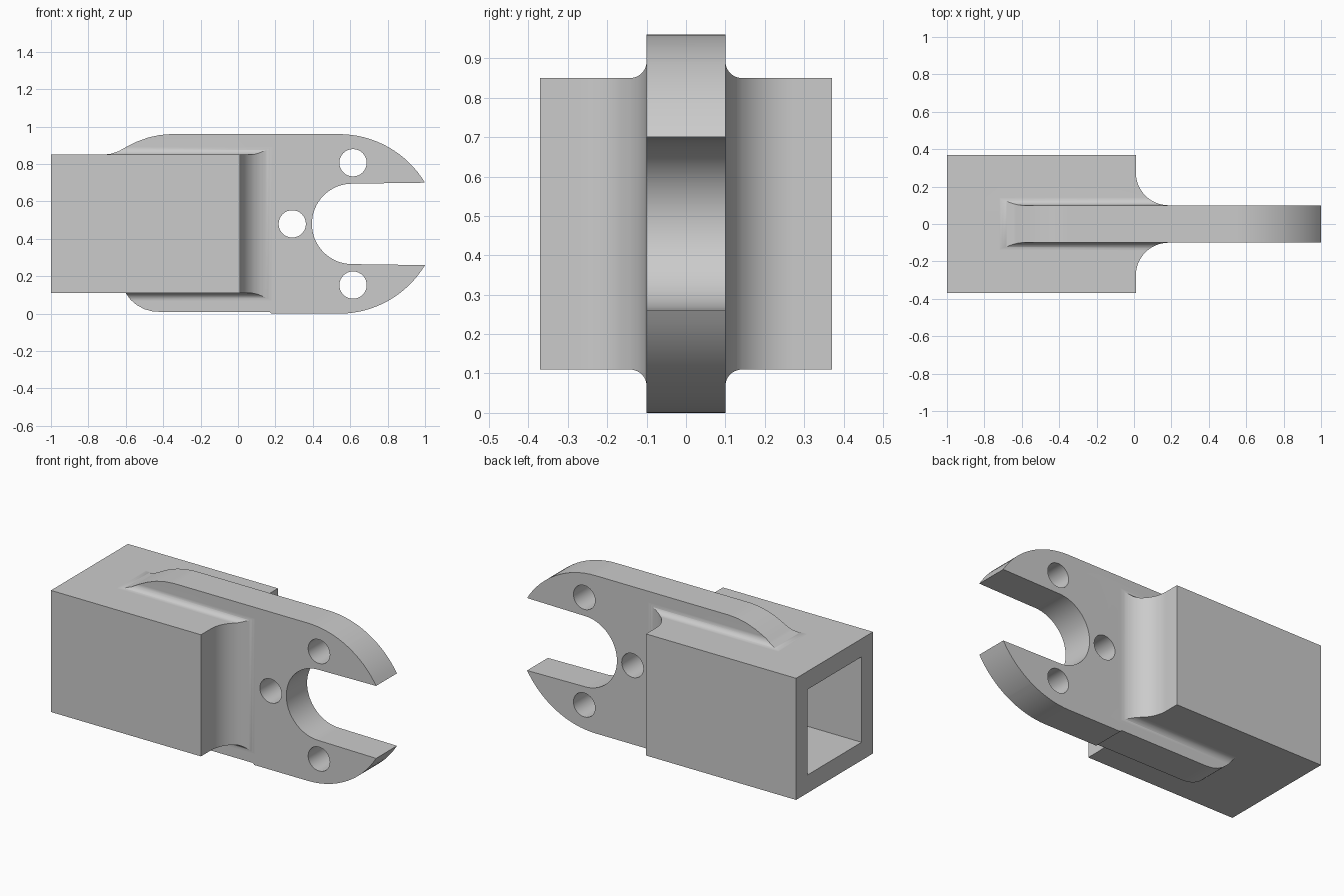
import bpy, bmesh, math
from mathutils import Vector

if "Cube" in bpy.data.objects:
    bpy.data.objects.remove(bpy.data.objects["Cube"], do_unlink=True)

MID = 0.48                      # height of the centre line
HALF_PLATE = 0.10               # half thickness of the plate
HALF_BOX = 0.37                 # half width of the square socket


def arc(cx, cy, r, start, end, steps):
    """Points on a circular arc, angles in degrees."""
    angles = [math.radians(start + (end - start) * i / steps) for i in range(steps + 1)]
    return [(cx + r * math.cos(a), cy + r * math.sin(a)) for a in angles]


def prism(name, points, axis, low, high):
    """Extrude a 2D outline along one axis."""
    place = {"x": lambda u, v: (low, u, v),
             "y": lambda u, v: (u, low, v),
             "z": lambda u, v: (u, v, low)}[axis]
    bm = bmesh.new()
    face = bm.faces.new([bm.verts.new(place(u, v)) for u, v in points])
    extruded = bmesh.ops.extrude_face_region(bm, geom=[face])["geom"]
    shift = Vector([high - low if a == axis else 0 for a in "xyz"])
    bmesh.ops.translate(bm, vec=shift,
                        verts=[g for g in extruded if isinstance(g, bmesh.types.BMVert)])
    bmesh.ops.recalc_face_normals(bm, faces=bm.faces)
    mesh = bpy.data.meshes.new(name)
    bm.to_mesh(mesh)
    bm.free()
    obj = bpy.data.objects.new(name, mesh)
    bpy.context.collection.objects.link(obj)
    return obj


def combine(target, tool, operation):
    """Apply a boolean and discard the helper."""
    tool.hide_render = True
    mod = target.modifiers.new("Shape", "BOOLEAN")
    mod.operation, mod.solver, mod.object = operation, "EXACT", tool
    bpy.context.view_layer.objects.active = target
    bpy.ops.object.modifier_apply(modifier=mod.name)
    bpy.data.objects.remove(tool, do_unlink=True)


# Side outline: socket end, crowned plate, pointed jaws and round notch
jaw_r = 0.537
sweep = 58.9
side = [(-1, 0.11), (-0.6, 0.11), (-0.575, 0.075), (-0.54, 0.045), (-0.5, 0.024),
        (-0.46, 0.013), (-0.42, 0.01), (0.17, 0.01), (0.18, 0)]
side += arc(0.54, jaw_r, jaw_r, -90, -90 + sweep, 16)
side += arc(0.61, MID, 0.215, 270, 90, 32)
side += arc(0.54, 2 * MID - jaw_r, jaw_r, 90 - sweep, 90, 16)
side += [(-0.36, 0.96), (-0.42, 0.955), (-0.48, 0.942), (-0.54, 0.92), (-0.6, 0.89),
         (-0.64, 0.868), (-0.68, 0.855), (-0.72, 0.85), (-1, 0.85)]

# Plan outline: wide socket blending into the thin plate
blend = 0.175
half_plan = [(-1.1, HALF_BOX), (0.01, HALF_BOX)]
half_plan += arc(0.01 + blend, HALF_PLATE + blend, blend, 180, 270, 16)
half_plan += [(1.1, HALF_PLATE)]
plan = half_plan + [(x, -y) for x, y in reversed(half_plan)]

# End section: square block with a filleted rib above and below
fillet = 0.042
quarter = [(HALF_BOX, 0.85)]
quarter += arc(HALF_PLATE + fillet, 0.85 + fillet, fillet, 270, 180, 10)
quarter += [(HALF_PLATE, 1.1)]
right_half = [(y, 2 * MID - z) for y, z in reversed(quarter)] + quarter
section = right_half + [(-y, z) for y, z in reversed(right_half)]

# The body is the overlap of the three outlines
body = prism("fork_socket", side, "y", -0.5, 0.5)
combine(body, prism("plan_helper", plan, "z", -0.2, 1.2), "INTERSECT")
combine(body, prism("section_helper", section, "x", -1.2, 1.2), "INTERSECT")

# Square pocket in the socket end
inner = 0.26
pocket = [(-inner, MID - inner), (inner, MID - inner), (inner, MID + inner), (-inner, MID + inner)]
combine(body, prism("pocket_helper", pocket, "x", -1.1, -0.1), "DIFFERENCE")

# Three pin holes around the notch
for x, z in [(0.29, MID), (0.615, MID + 0.327), (0.615, MID - 0.327)]:
    hole = arc(x, z, 0.073, 0, 360, 32)[:-1]
    combine(body, prism("hole_helper", hole, "y", -0.3, 0.3), "DIFFERENCE")

# Plain grey finish
grey = bpy.data.materials.new("light_grey")
grey.use_nodes = True
colour = (0.6, 0.6, 0.6, 1)
grey.diffuse_color = colour
grey.node_tree.nodes["Principled BSDF"].inputs["Base Color"].default_value = colour
body.data.materials.clear()
body.data.materials.append(grey)
for poly in body.data.polygons:
    poly.material_index = 0

# Smooth curves, crisp edges
bpy.ops.object.select_all(action="DESELECT")
body.select_set(True)
bpy.context.view_layer.objects.active = body
bpy.ops.object.shade_smooth_by_angle(angle=math.radians(25))
weighted = body.modifiers.new("Flat faces", "WEIGHTED_NORMAL")
weighted.keep_sharp = True
